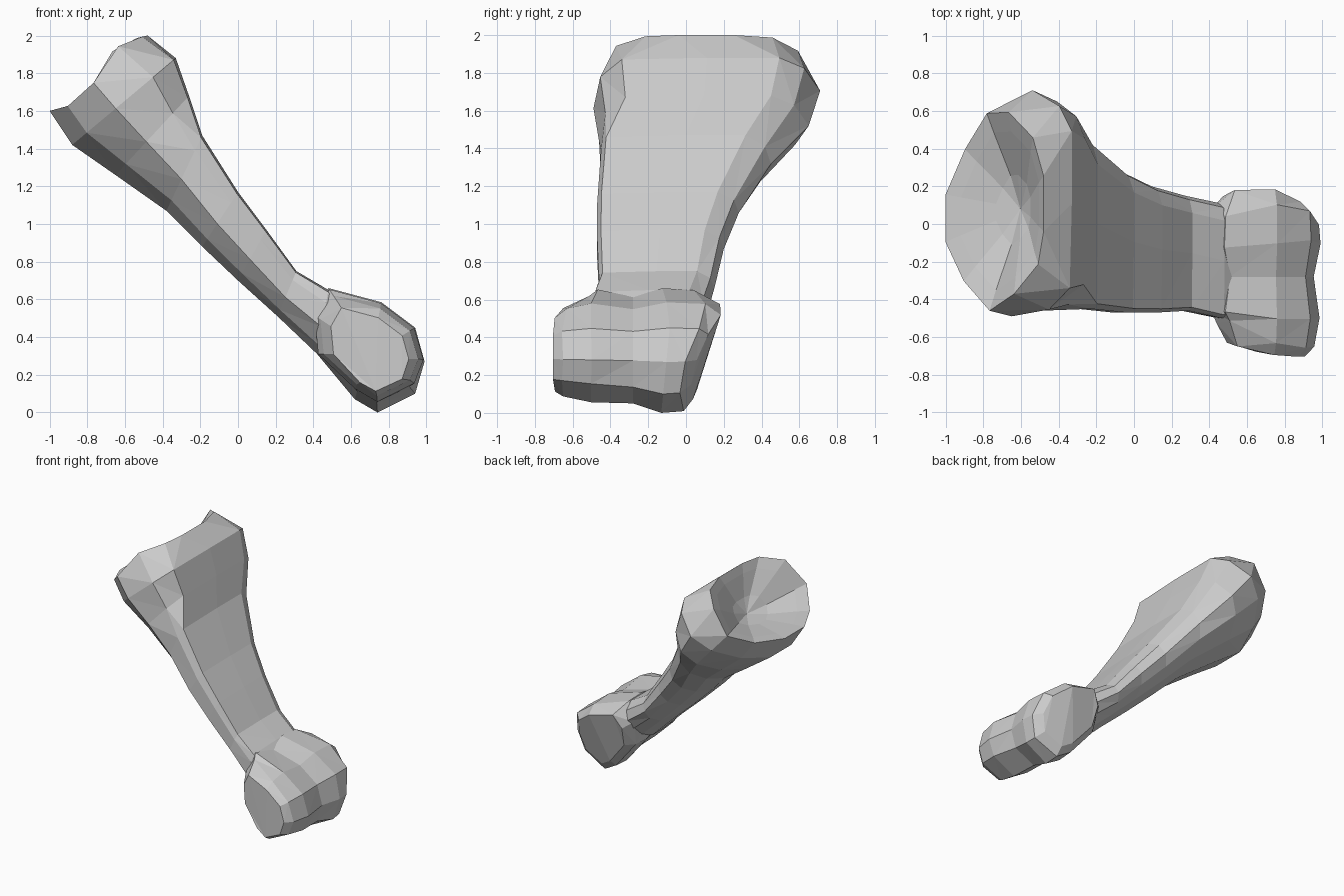
import bpy, bmesh, math
from mathutils import Vector

if "Cube" in bpy.data.objects:
    bpy.data.objects.remove(bpy.data.objects["Cube"])

AXIS = Vector((0.62, 0, -0.78)).normalized()


def loft(name, rings, dish=None):
    """Skin a list of equal-length point rings; optional centre point for a dished start."""
    bm = bmesh.new()
    loops = [[bm.verts.new(p) for p in r] for r in rings]
    n = len(loops[0])
    for a, b in zip(loops, loops[1:]):
        for i in range(n):
            j = (i + 1) % n
            bm.faces.new((a[i], a[j], b[j], b[i]))
    if dish is not None:
        c = bm.verts.new(dish)
        for i in range(n):
            bm.faces.new((c, loops[0][(i + 1) % n], loops[0][i]))
    else:
        bm.faces.new(loops[0])
    bm.faces.new(loops[-1])
    bmesh.ops.triangulate(bm, faces=bm.faces)
    bmesh.ops.recalc_face_normals(bm, faces=bm.faces)
    me = bpy.data.meshes.new(name)
    bm.to_mesh(me)
    bm.free()
    ob = bpy.data.objects.new(name, me)
    bpy.context.collection.objects.link(ob)
    return ob


# Cross-sections: u across the width, v from lower to upper edge
LOWER = [(.87, .38), (.53, .15), (.1, 0), (-.35, 0), (-.72, .14), (-1, .42)]
RIM = [(-.56, .96), (-.25, 1), (.28, 1), (.64, .92), (.88, .70)] + LOWER + [(-.84, .76)]
HEAD = [(-.75, .98), (0, 1), (.64, 1), (.86, .88), (1, .62)] + LOWER + [(-.94, .78)]
SHAFT = [(-.94, .97), (0, 1), (.70, 1), (.93, .85), (1, .62)] + LOWER + [(-1, .8)]


def section(shape, q, p, y0, y1, bend=0.0):
    pts = []
    for u, v in shape:
        pt = Vector((q[0], 0, q[1])).lerp(Vector((p[0], 0, p[1])), v)
        pt += AXIS * bend * math.sin(2 * math.pi * v)
        pt.y = (y0 + y1) / 2 + u * (y1 - y0) / 2
        pts.append(pt)
    return pts


# Stations: shape, lower edge (x, z), upper edge (x, z), y range
stations = [
    (HEAD, (-.88, 1.42), (-.33, 1.88), -.49, .71),
    (HEAD, (-.65, 1.26), (-.26, 1.68), -.46, .65),
    (SHAFT, (-.38, 1.07), (-.19, 1.47), -.45, .45),
    (SHAFT, (-.19, .88), (0, 1.17), -.47, .28),
    (SHAFT, (0, .70), (.15, .97), -.47, .20),
    (SHAFT, (.21, .51), (.31, .75), -.46, .15),
    (SHAFT, (.42, .31), (.48, .65), -.50, .11),
    (SHAFT, (.60, .25), (.65, .50), -.45, .0),
]
rim = section(RIM, (-1, 1.6), (-.48, 2.0), -.46, .66, 0.05)
centre = sum(rim, Vector()) / len(rim)


def inset(s, depth):
    return [centre + (p - centre) * s + AXIS * depth for p in rim]


# Shaft with dished upper joint
bone = loft("leg_bone", [inset(.35, .14), inset(.8, .04), rim]
            + [section(*s) for s in stations], dish=centre + AXIS * .19)

# Lower joint: spool with a groove between two rounded knuckles
OUTLINE = [(.48, .66), (.76, .585), (.94, .45), (.99, .27), (.94, .10), (.74, 0),
           (.62, .07), (.42, .31), (.40, .52)]
C = (.71, .31)
# y, scale, tilt of y with height, tilt of y with x, end bulge, underside lift, top rounding
knuckle = [(-.69, .70, 0, -.17, .5, .02, 0), (-.645, .88, 0, -.22, .8, .05, .5),
           (-.50, .98, 0, -.08, .3, .05, 0), (-.28, .87, 0, 0, 0, .01, 0),
           (-.10, 1, .1, 0, 0, 0, -.4),
           (.08, .97, .30, -.05, -.8, 0, -.8), (.12, .76, .34, -.08, -.8, 0, -.3)]
rings = []
for y, s, tz, tx, bulge, lift, top in knuckle:
    ring = []
    for x, z in OUTLINE:
        dx, dz = (x - C[0]) * s, (z - C[1]) * s
        up = lift * min(1, max(0, -dz / .2))
        side = tz * dz + tx * dx + bulge * dx * dx + top * max(0, dz - .2)
        ring.append(Vector((C[0] + dx, y + side, C[1] + dz + up)))
    rings.append(ring)
joint = loft("lower_joint", rings)

# Merge joint into the shaft
mod = bone.modifiers.new("join", 'BOOLEAN')
mod.operation = 'UNION'
mod.solver = 'EXACT'
mod.object = joint
bpy.context.view_layer.objects.active = bone
bone.select_set(True)
bpy.ops.object.modifier_apply(modifier="join")
bpy.data.objects.remove(joint)
